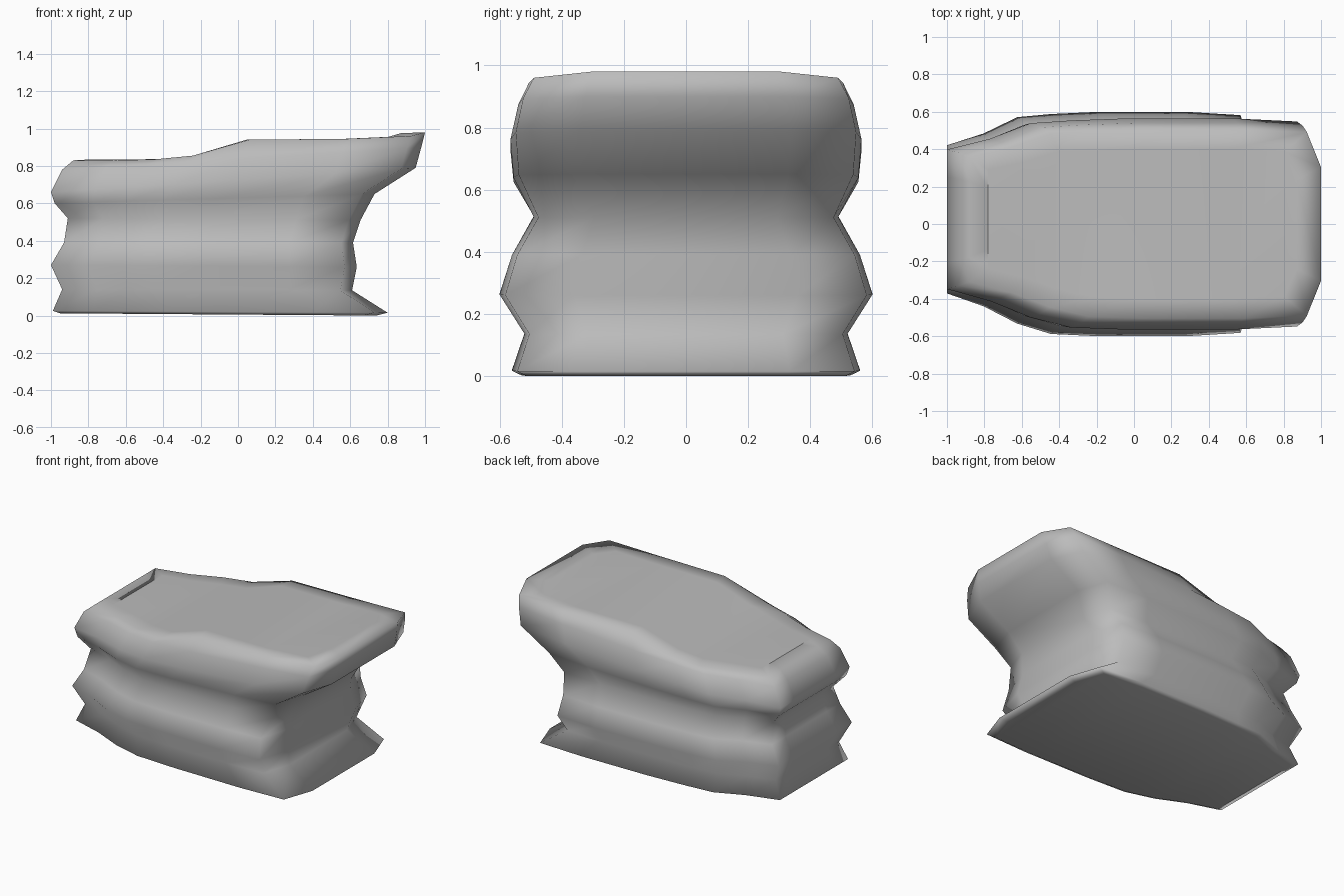
import bpy, bmesh

cube = bpy.data.objects.get("Cube")
if cube:
    bpy.data.objects.remove(cube, do_unlink=True)

# stone colour
stone = bpy.data.materials.new("stone_grey")
stone.use_nodes = True
grey = (0.5, 0.5, 0.5, 1)
stone.diffuse_color = grey
stone.node_tree.nodes["Principled BSDF"].inputs["Base Color"].default_value = grey

# plan outline of one long side: (fraction along x, fraction of half depth)
plan = [(0, 0.4), (0, 0.66), (0.12, 0.77), (0.23, 0.92), (0.34, 0.98), (0.5, 1),
        (0.78, 1), (0.96, 0.97), (1, 0.6)]
# rise of the top along its length
rise = [0, 0, 0.0, 0.005, 0.025, 0.11, 0.115, 0.13, 0.15]

# strata: x left, x right, z left, z right, half depth
strata = [(-0.99, 0.80, 0.025, 0.015, 0.56), (-0.94, 0.61, 0.14, 0.135, 0.52),
          (-1.0, 0.635, 0.27, 0.26, 0.60), (-0.93, 0.615, 0.39, 0.39, 0.56),
          (-0.91, 0.655, 0.52, 0.51, 0.49), (-0.98, 0.73, 0.60, 0.65, 0.555),
          (-1.0, 0.95, 0.66, 0.79, 0.565), (-0.94, 0.98, 0.78, 0.90, 0.54),
          (-0.88, 1.0, 0.83, 0.83, 0.505)]

bm = bmesh.new()


def ring(x0, x1, z0, z1, depth, lift=False):
    """Closed loop of vertices: front side, then back side reversed."""
    sides = []
    for sign in (-1, 1):
        side = []
        for (t, w), up in zip(plan, rise):
            z = z0 + (z1 - z0) * t + (up if lift else 0)
            y = sign * depth * w + 0.025 * (1 - t) * (t < 0.3)
            side.append(bm.verts.new((x0 + (x1 - x0) * t, y, z)))
        sides.append(side)
    return sides[0] + sides[1][::-1]


def cap(loop):
    """Join matching front and back vertices of a loop."""
    n = len(loop)
    for i in range(n // 2 - 1):
        bm.faces.new((loop[i], loop[i + 1], loop[n - 2 - i], loop[n - 1 - i]))


# underside, layered sides and sloping top
rings = [ring(-0.95, 0.74, 0.012, 0.0, 0.53)]
rings += [ring(*s, lift=s is strata[-1]) for s in strata]
rings.append(ring(-0.78, 0.87, 0.835, 0.825, 0.40, lift=True))
for low, high in zip(rings, rings[1:]):
    for i in range(len(low)):
        j = (i + 1) % len(low)
        bm.faces.new((low[i], low[j], high[j], high[i]))
cap(rings[0])
cap(rings[-1])
bmesh.ops.recalc_face_normals(bm, faces=bm.faces)
for face in bm.faces:
    face.smooth = True

mesh = bpy.data.meshes.new("layered_rock")
bm.to_mesh(mesh)
bm.free()
mesh.materials.append(stone)
rock = bpy.data.objects.new("layered_rock", mesh)
bpy.context.collection.objects.link(rock)
